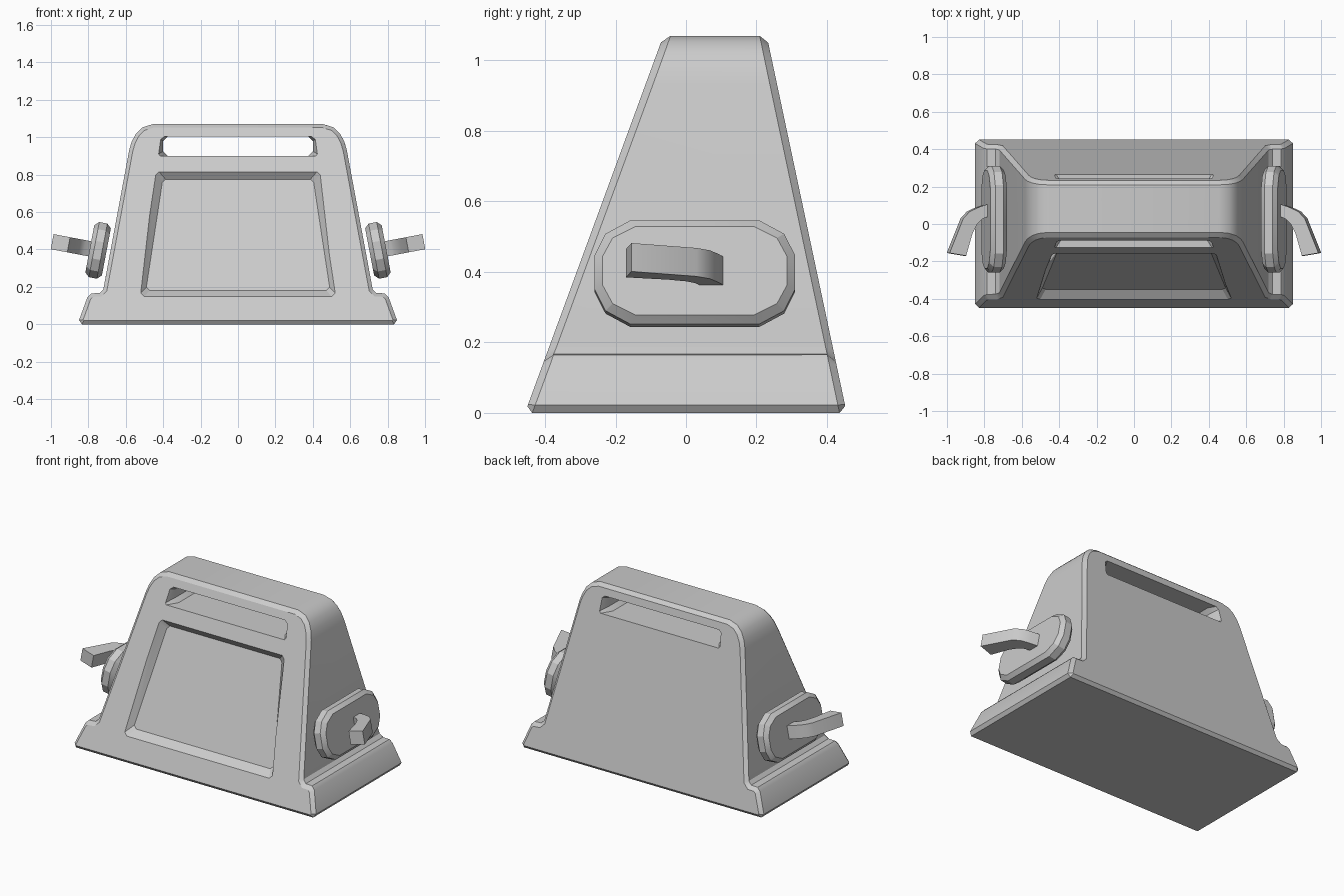
import bpy, bmesh, math
from mathutils import Vector

if "Cube" in bpy.data.objects:
    bpy.data.objects.remove(bpy.data.objects["Cube"])


def loft(name, rings, bevel=0.0):
    """Skin a list of equal-length rings and cap both ends."""
    bm = bmesh.new()
    vs = [[bm.verts.new(p) for p in r] for r in rings]
    n = len(rings[0])
    caps = [bm.faces.new(vs[0]), bm.faces.new(vs[-1])]
    for a, b in zip(vs, vs[1:]):
        for i in range(n):
            j = (i + 1) % n
            bm.faces.new((a[i], a[j], b[j], b[i]))
    bmesh.ops.recalc_face_normals(bm, faces=bm.faces)
    if bevel:
        edges = list({e for f in caps for e in f.edges})
        bmesh.ops.bevel(bm, geom=edges, offset=bevel, segments=1,
                        affect='EDGES', clamp_overlap=False)
    me = bpy.data.meshes.new(name)
    bm.to_mesh(me)
    bm.free()
    ob = bpy.data.objects.new(name, me)
    bpy.context.collection.objects.link(ob)
    return ob


def activate(ob):
    bpy.ops.object.select_all(action='DESELECT')
    ob.select_set(True)
    bpy.context.view_layer.objects.active = ob


def smooth(ob, angle):
    activate(ob)
    bpy.ops.object.shade_smooth_by_angle(angle=math.radians(angle))


def cut(ob, cutter):
    m = ob.modifiers.new("cut", 'BOOLEAN')
    m.operation, m.solver, m.object = 'DIFFERENCE', 'EXACT', cutter
    activate(ob)
    bpy.ops.object.modifier_apply(modifier=m.name)
    bpy.data.objects.remove(cutter)


def front_y(z):
    return -0.457 + 0.367 * z


def back_y(z):
    return 0.456 - 0.212 * z


# Body: front silhouette stretched between the sloping front and back planes
half = [(0.835, 0), (0.85, 0.022), (0.805, 0.145), (0.785, 0.165), (0.74, 0.167),
        (0.72, 0.187), (0.582, 0.93), (0.569, 0.975), (0.545, 1.02),
        (0.51, 1.053), (0.455, 1.07)]
outline = half + [(-x, z) for x, z in reversed(half)]
body = loft("body", [[(x, front_y(z), z) for x, z in outline],
                     [(x, back_y(z), z) for x, z in outline]], bevel=0.02)


# Carry slot: through hole, flared towards both openings
def slot_ring(y, w, c):
    z0, z1 = 0.90, 1.005
    return [(-w, y, z0 + c), (-w + c, y, z0), (w - c, y, z0), (w, y, z0 + c),
            (w, y, z1 - c), (w - c, y, z1), (-w + c, y, z1), (-w, y, z1 - c)]


cut(body, loft("slot_cutter", [slot_ring(-0.15, 0.435, 0.004), slot_ring(-0.06, 0.4, 0.025),
                               slot_ring(0.20, 0.4, 0.025), slot_ring(0.29, 0.435, 0.004)]))


# Front panel recess: tapered walls, floor parallel to the front plane
def panel_ring(k):
    lerp = lambda a, b: a + (b - a) * k
    xb, xt = lerp(0.52, 0.49), lerp(0.44, 0.405)
    zb, zt, d, c = lerp(0.148, 0.18), lerp(0.815, 0.775), 0.042 * k, 0.018
    pts = [(-xb, zb + c), (-xb + c, zb), (xb - c, zb), (xb, zb + c),
           (xt, zt - c), (xt - c, zt), (-xt + c, zt), (-xt, zt - c)]
    return [(x, front_y(z) + d, z) for x, z in pts]


cut(body, loft("panel_cutter", [panel_ring(-0.6), panel_ring(1)]))
smooth(body, 28)

# Side parts live in a tilted frame: n outward, y depth, t up the sloping side
tilt = math.atan(0.19)
normal = Vector((math.cos(tilt), 0, math.sin(tilt)))
up = Vector((-math.sin(tilt), 0, math.cos(tilt)))
centre = Vector((0.748, 0.025, 0.395))


def side_point(n, y, t):
    return centre + normal * n + up * t + Vector((0, y, 0))


def plate_ring(n, a, b):
    q = [(a, b * 0.32), (a * 0.89, b * 0.74), (a * 0.64, b)]
    pts = q + [(-y, t) for y, t in reversed(q)]
    pts += [(-y, -t) for y, t in q] + [(y, -t) for y, t in reversed(q)]
    return [side_point(n, y, t) for y, t in pts]


# Side plates
plate = loft("side_plates", [plate_ring(-0.045, 0.262, 0.128), plate_ring(-0.022, 0.285, 0.15),
                             plate_ring(0.022, 0.285, 0.15), plate_ring(0.045, 0.262, 0.128)])

# Bent levers standing out of the plates
bend = [(0.03, 0.085), (0.09, 0.065), (0.14, 0.042), (0.175, 0.005), (0.25, -0.18),
        (0.16, -0.195), (0.125, -0.075), (0.1, -0.025), (0.075, 0.0), (0.03, 0.02)]
lever = loft("side_levers", [[side_point(n, y, t) for n, y in bend] for t in (-0.041, 0.041)])

for ob, angle in ((plate, 20), (lever, 35)):
    m = ob.modifiers.new("mirror", 'MIRROR')
    m.use_axis[0] = True
    smooth(ob, angle)
